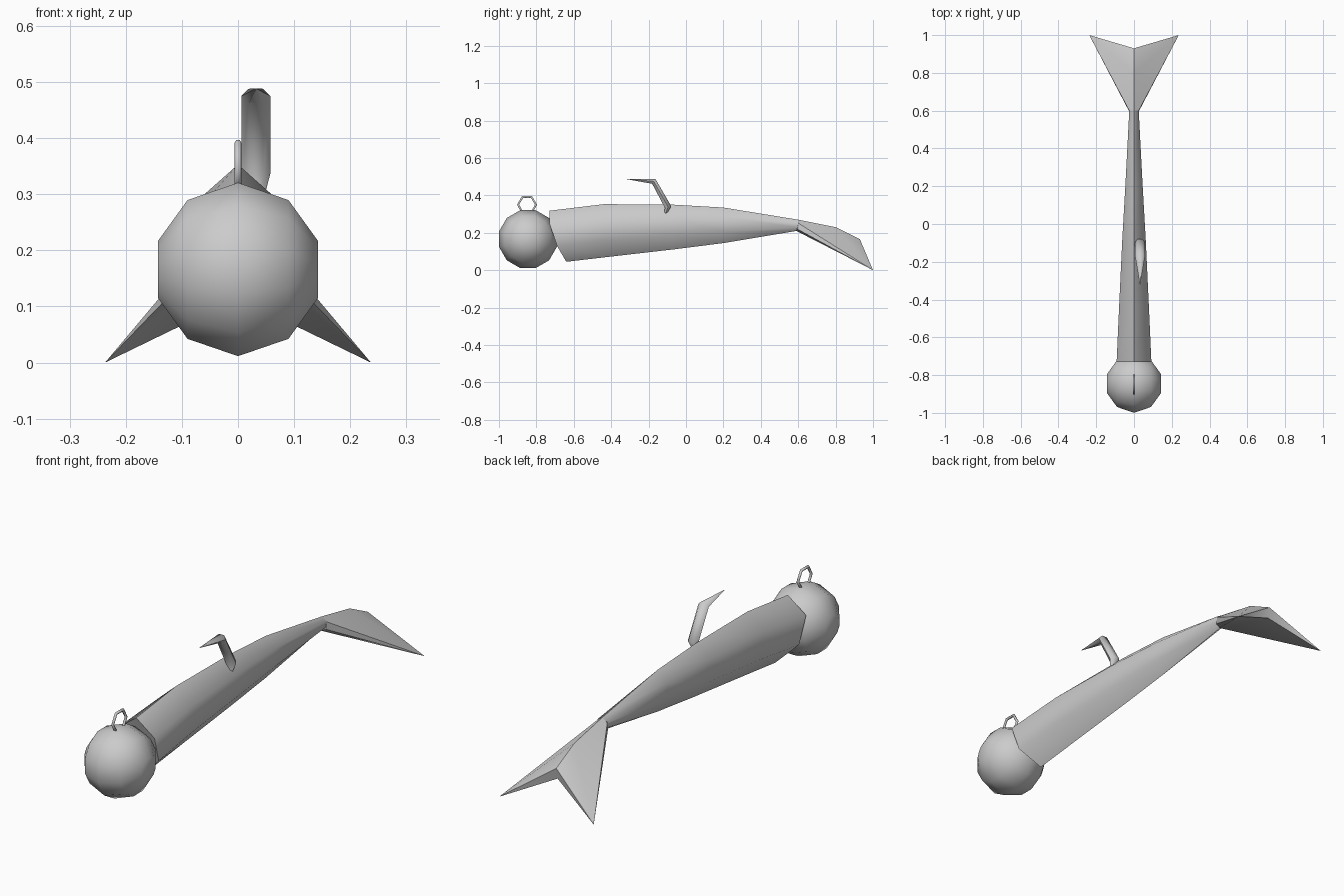
import bpy, bmesh
from math import sin, cos, pi, radians
from mathutils import Vector

if "Cube" in bpy.data.objects:
    bpy.data.objects.remove(bpy.data.objects["Cube"])


def make(name, verts, faces, angle=60):
    bm = bmesh.new()
    vs = [bm.verts.new(v) for v in verts]
    for f in faces:
        bm.faces.new([vs[i] for i in f])
    bmesh.ops.remove_doubles(bm, verts=bm.verts, dist=1e-5)
    bmesh.ops.recalc_face_normals(bm, faces=bm.faces)
    me = bpy.data.meshes.new(name)
    bm.to_mesh(me)
    bm.free()
    ob = bpy.data.objects.new(name, me)
    bpy.context.collection.objects.link(ob)
    bpy.ops.object.select_all(action='DESELECT')
    ob.select_set(True)
    bpy.context.view_layer.objects.active = ob
    bpy.ops.object.shade_smooth_by_angle(angle=radians(angle))
    return ob


def loft(name, rings, angle=60, closed=False):
    n, m = len(rings[0]), len(rings)
    faces = [(i * n + j, i * n + (j + 1) % n,
              (i + 1) % m * n + (j + 1) % n, (i + 1) % m * n + j)
             for i in range(m if closed else m - 1) for j in range(n)]
    if not closed:
        faces += [tuple(range(n)), tuple(range((m - 1) * n, m * n))]
    return make(name, [v for r in rings for v in r], faces, angle)


# Round weighted head: twelve-sided rings along x
profile = [(-.143, .052), (-.09, .128), (0, .16), (.09, .128), (.143, .052)]
loft("head", [[(x, -.845 + r * cos(a), .166 + r * sin(a))
               for a in [pi / 12 + k * pi / 6 for k in range(12)]]
              for x, r in profile], 80)

# Line-tie loop standing on the head
loft("line_eye", [[(.0065 * cos(t), -.85 + (.048 + .0065 * sin(t)) * cos(a),
                    .35 + (.048 + .0065 * sin(t)) * sin(a))
                   for t in [k * pi / 3 for k in range(6)]]
                  for a in [k * pi / 3 for k in range(6)]], 70, closed=True)

# Body: tapering six-sided sections (top y, bottom y, top z, bottom z, half width)
sections = [(-.73, -.64, .318, .045, .092), (-.44, -.40, .353, .073, .079),
            (-.08, -.06, .351, .112, .062), (.2, .2, .335, .145, .046),
            (.6, .59, .27, .21, .025)]
rings = []
for yt, yb, zt, zb, w in sections:
    h, d = zt - zb, yb - yt
    up, low = (w, yt, zb + .75 * h), (w * .92, yt + .45 * d, zb + .31 * h)
    rings.append([(0, yt, zt), up, low, (0, yb, zb),
                  (-low[0], *low[1:]), (-up[0], *up[1:])])
loft("body", rings, 75)

# Forked tail: two drooping fins about a centre ridge
verts = [(0, .6, .27), (0, .8, .23), (0, .93, .165), (0, .92, .115), (0, .59, .21)]
faces = []
for s in (1, -1):
    k = len(verts)
    verts += [(s * .025, .6, .252), (s * .025, .595, .22), (s * .237, 1, 0)]
    faces += [(0, 1, k), (1, k + 2, k), (1, 2, k + 2), (2, 3, k + 2),
              (3, 4, k + 2), (4, k + 1, k + 2), (k, k + 2, k + 1), (0, k, k + 1, 4)]
make("tail", verts, faces, 50)

# Hook point rising from the back: path (y, z, half width, half thickness)
path = [(-.115, .285, .012, .006), (-.096, .338, .026, .020),
        (-.172, .475, .026, .018), (-.32, .488, .001, .001)]
rings = []
for i, (y, z, w, t) in enumerate(path):
    a, b = path[max(i - 1, 0)], path[min(i + 1, len(path) - 1)]
    d = Vector((0, b[0] - a[0], b[1] - a[1])).normalized()
    nrm = Vector((0, d.z, -d.y))
    rings.append([Vector((.032 + w * cos(q), y, z)) + nrm * t * sin(q)
                  for q in [k * pi / 3 for k in range(6)]])
loft("hook", rings, 50)
